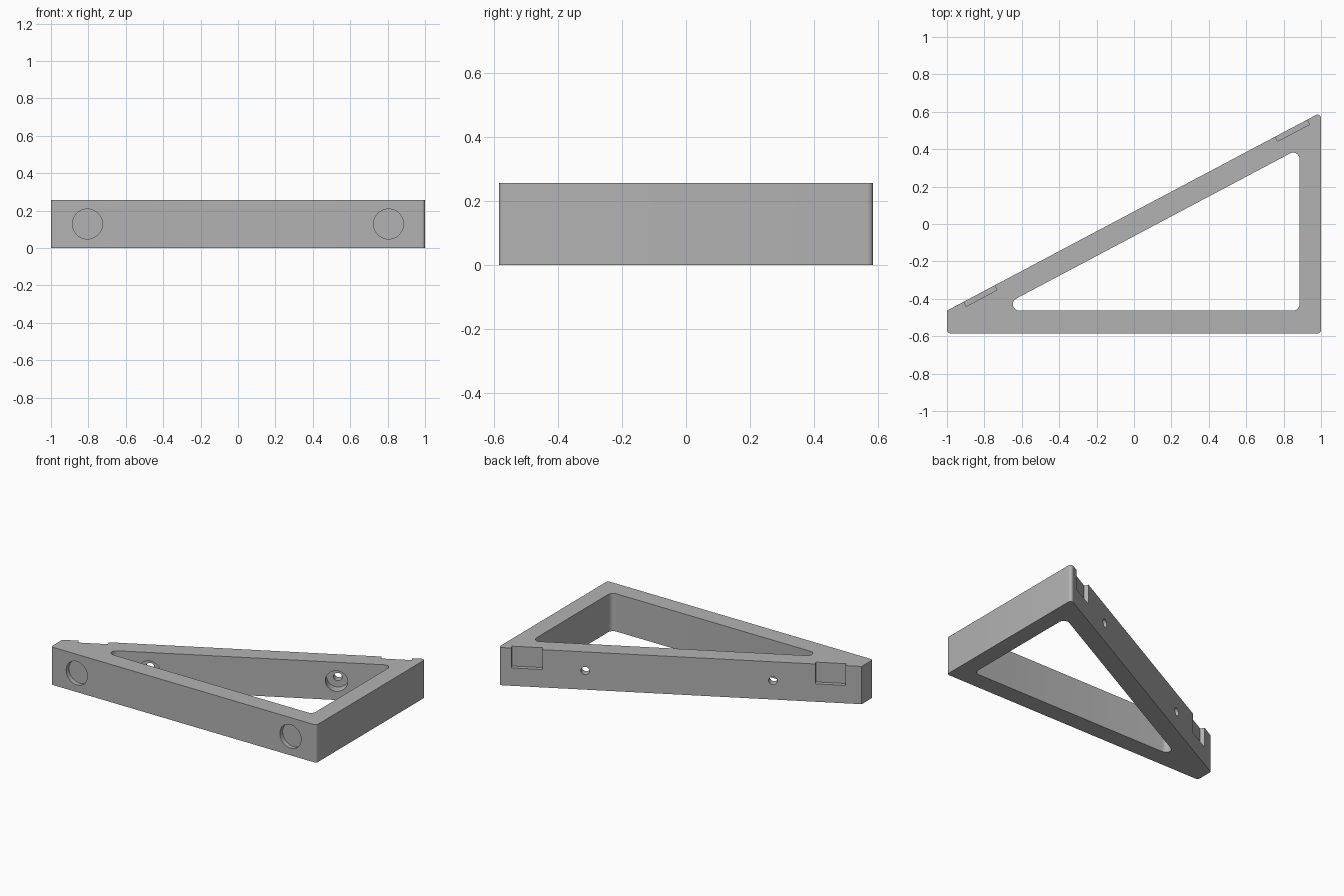
import bpy, bmesh, math
from mathutils import Vector, Matrix

default = bpy.data.objects.get("Cube")
if default:
    bpy.data.objects.remove(default, do_unlink=True)

HEIGHT = 0.257
MID = HEIGHT / 2
SLOPE = 0.53
BACK = -0.463            # sloped outer face: y = BACK + SLOPE * (x + 1)
INNER = -0.065           # sloped inner face: y = INNER + SLOPE * x
ANGLE = math.atan(SLOPE)
NORMAL = Vector((-math.sin(ANGLE), math.cos(ANGLE), 0))

grey = bpy.data.materials.new("plain grey")
grey.use_nodes = True
grey.diffuse_color = (0.45, 0.45, 0.45, 1)
grey.node_tree.nodes["Principled BSDF"].inputs["Base Color"].default_value = grey.diffuse_color


def rounded(corners, steps=8):
    """Outline of (x, y, radius) corners, counter-clockwise, with filleted corners."""
    outline = []
    for i, (x, y, r) in enumerate(corners):
        p = Vector((x, y))
        a = (Vector(corners[i - 1][:2]) - p).normalized()
        b = (Vector(corners[(i + 1) % len(corners)][:2]) - p).normalized()
        if r == 0:
            outline.append(p)
            continue
        half = a.angle(b) / 2
        centre = p + (a + b).normalized() * r / math.sin(half)
        start = p + a * r / math.tan(half) - centre
        sweep = math.pi - 2 * half
        for k in range(steps + 1):
            outline.append(centre + Matrix.Rotation(sweep * k / steps, 2) @ start)
    return outline


def finish(name, bm):
    bmesh.ops.recalc_face_normals(bm, faces=bm.faces)
    mesh = bpy.data.meshes.new(name)
    bm.to_mesh(mesh)
    bm.free()
    mesh.materials.append(grey)
    obj = bpy.data.objects.new(name, mesh)
    bpy.context.collection.objects.link(obj)
    return obj


def prism(name, outline, z0, z1):
    bm = bmesh.new()
    face = bm.faces.new([bm.verts.new((p.x, p.y, z0)) for p in outline])
    top = bmesh.ops.extrude_face_region(bm, geom=[face])["geom"]
    verts = [v for v in top if isinstance(v, bmesh.types.BMVert)]
    bmesh.ops.translate(bm, verts=verts, vec=(0, 0, z1 - z0))
    return finish(name, bm)


def rod(name, start, end, radius):
    axis = end - start
    place = Matrix.Translation((start + end) / 2) @ axis.to_track_quat('Z', 'Y').to_matrix().to_4x4()
    bm = bmesh.new()
    bmesh.ops.create_cone(bm, cap_ends=True, segments=40, radius1=radius, radius2=radius,
                          depth=axis.length, matrix=place)
    return finish(name, bm)


def on_back(x):
    return Vector((x, BACK + SLOPE * (x + 1), MID))


# Wedge body
frame = prism("wedge_frame", rounded([
    (-1, -0.585, 0.018), (1, -0.585, 0.018),
    (1, BACK + 2 * SLOPE, 0.018), (-1, BACK, 0)]), 0, HEIGHT)

# Triangular opening
low, right = -0.463, 0.885
cutters = [prism("opening_cutter", rounded([
    ((low - INNER) / SLOPE, low, 0.034), (right, low, 0.034),
    (right, INNER + SLOPE * right, 0.034)]), -0.1, HEIGHT + 0.1)]

# Round pockets in the front face
for x in (-0.805, 0.805):
    cutters.append(rod("pocket_cutter", Vector((x, -0.7, MID)), Vector((x, -0.555, MID)), 0.08))

# Counterbored screw holes through the sloped bar
for x in (-0.512, 0.52):
    p = on_back(x)
    cutters.append(rod("screw_cutter", p + NORMAL * 0.05, p - NORMAL * 0.15, 0.027))
    cutters.append(rod("counterbore_cutter", p - NORMAL * 0.052, p - NORMAL * 0.16, 0.07))

# Notches in the sloped face, open at the top
for x0, x1 in ((-0.91, -0.745), (0.755, 0.925)):
    a, b = on_back(x0), on_back(x1)
    outline = [a - NORMAL * 0.028, b - NORMAL * 0.028, b + NORMAL * 0.1, a + NORMAL * 0.1]
    cutters.append(prism("notch_cutter", outline, 0.122, HEIGHT + 0.1))

# Cut everything and remove the cutters
bpy.ops.object.select_all(action='DESELECT')
bpy.context.view_layer.objects.active = frame
frame.select_set(True)
for cutter in cutters:
    cutter.hide_render = True
    mod = frame.modifiers.new("cut", 'BOOLEAN')
    mod.operation = 'DIFFERENCE'
    mod.solver = 'EXACT'
    mod.object = cutter
    bpy.ops.object.modifier_apply(modifier=mod.name)
    bpy.data.objects.remove(cutter, do_unlink=True)

bpy.ops.object.shade_smooth_by_angle(angle=math.radians(30))
